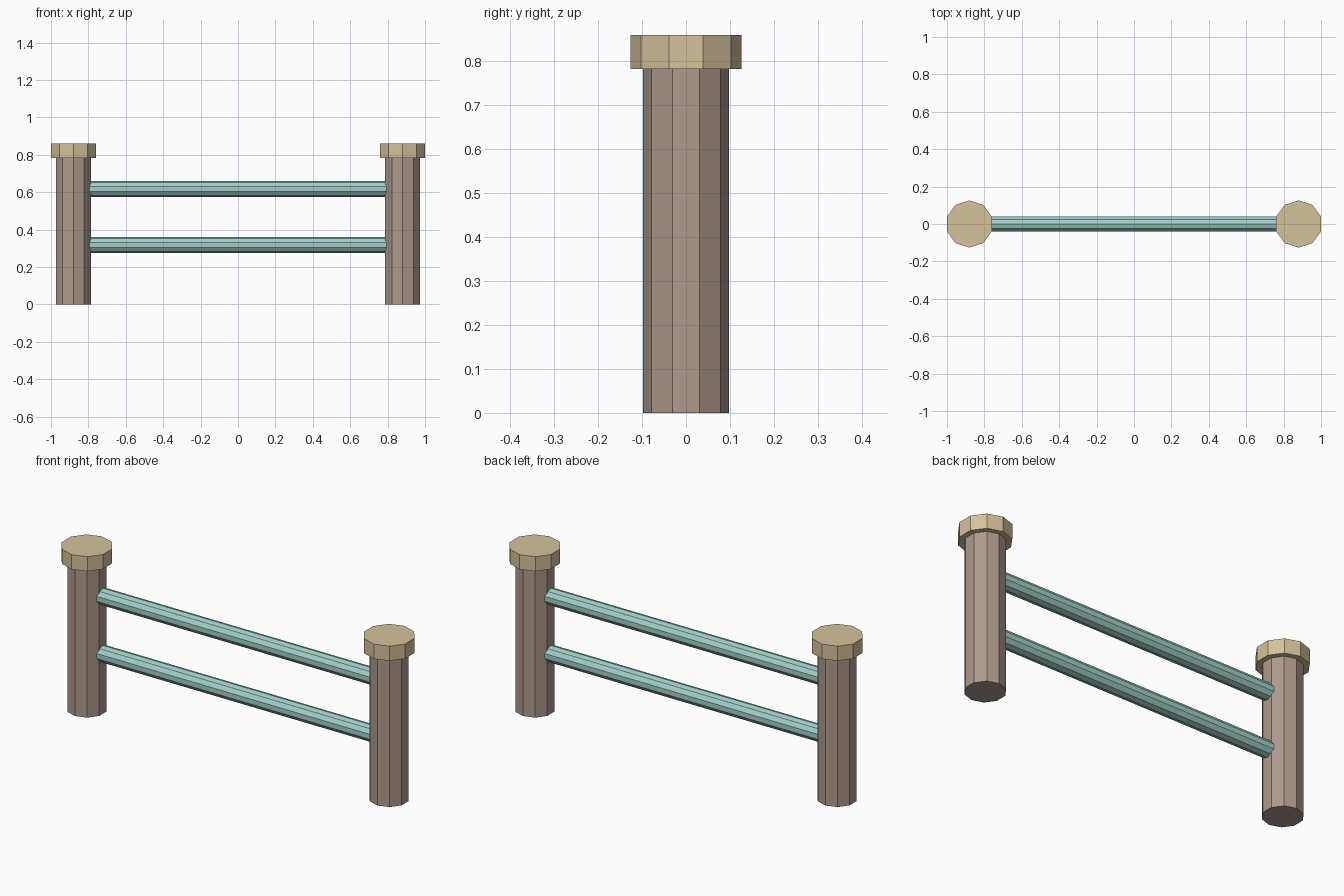
import bpy
from math import pi

if "Cube" in bpy.data.objects:
    bpy.data.objects.remove(bpy.data.objects["Cube"])


def material(name, color):
    m = bpy.data.materials.new(name)
    m.diffuse_color = (*color, 1)
    m.use_nodes = True
    m.node_tree.nodes["Principled BSDF"].inputs["Base Color"].default_value = m.diffuse_color
    return m


def prism(name, radius, depth, location, mat, rotation=(0, 0, 0)):
    # ten-sided flat-shaded bar
    bpy.ops.mesh.primitive_cylinder_add(vertices=10, radius=radius, depth=depth,
                                        location=location, rotation=rotation)
    ob = bpy.context.object
    ob.name = name
    ob.data.materials.append(mat)
    return ob


post_mat = material("post_brown", (0.42, 0.32, 0.27))
cap_mat = material("cap_tan", (0.66, 0.54, 0.33))
rail_mat = material("rail_teal", (0.36, 0.63, 0.59))

POST_X, POST_TOP, CAP_TOP = 0.88, 0.783, 0.86

# Posts with wider caps
for side, sx in (("left", -1), ("right", 1)):
    x = sx * POST_X
    prism(f"{side}_post", 0.0977, POST_TOP, (x, 0, POST_TOP / 2), post_mat)
    prism(f"{side}_post_cap", 0.1262, CAP_TOP - POST_TOP,
          (x, 0, (POST_TOP + CAP_TOP) / 2), cap_mat)

# Horizontal rails running into the posts
for name, z in (("lower_rail", 0.317), ("upper_rail", 0.618)):
    prism(name, 0.0425, 2 * POST_X, (0, 0, z), rail_mat, (pi / 2, 0, pi / 2))
